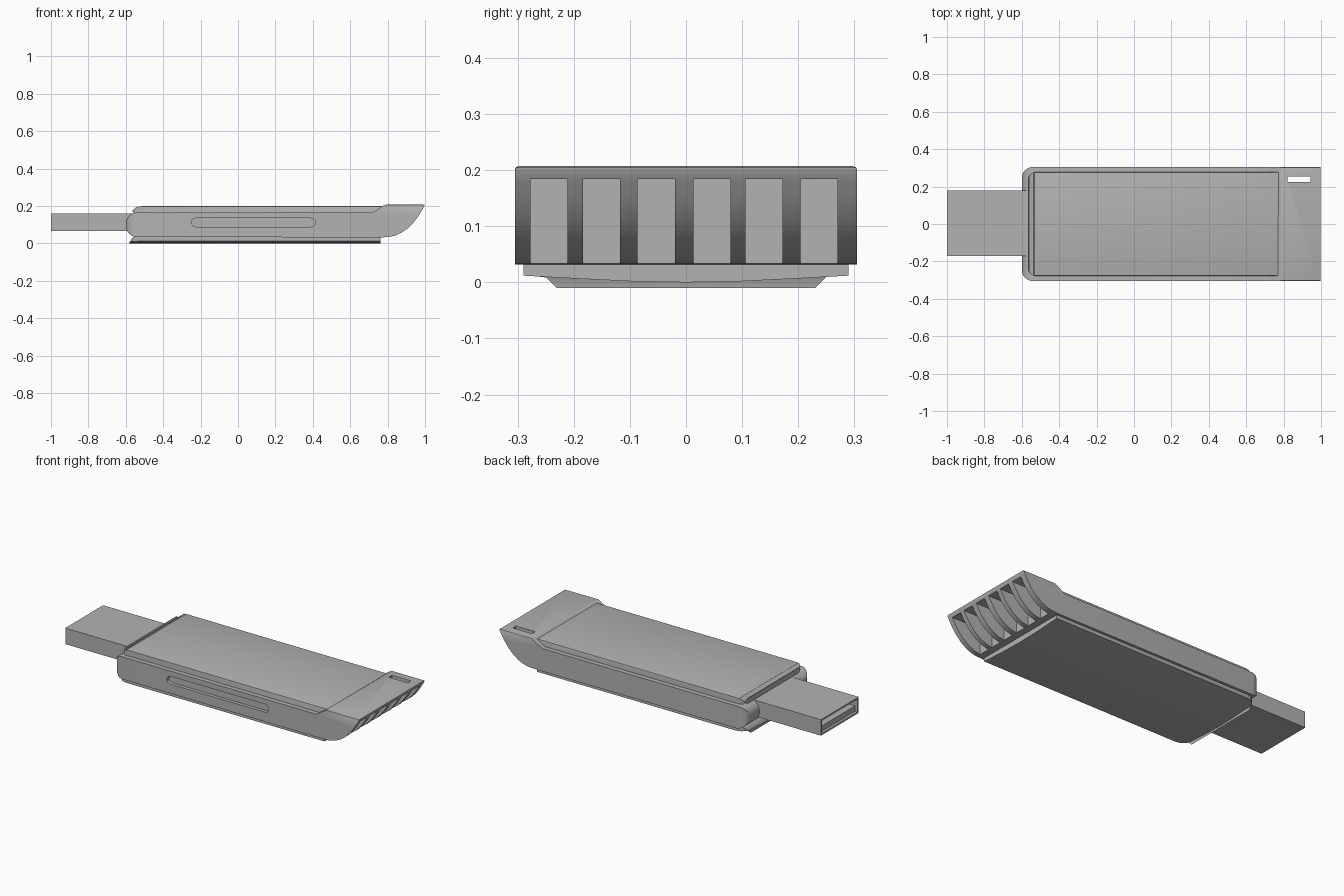
import bpy, bmesh
from math import cos, sin, pi, radians
from mathutils import Vector

cube = bpy.data.objects.get("Cube")
if cube:
    bpy.data.objects.remove(cube, do_unlink=True)

grey = bpy.data.materials.new("matte_grey")
grey.use_nodes = True
tone = (0.45, 0.45, 0.45, 1)
grey.diffuse_color = tone
grey.node_tree.nodes["Principled BSDF"].inputs["Base Color"].default_value = tone


def bevel(bm, test, size, steps):
    """Round the edges whose two end points both pass the test."""
    edges = [e for e in bm.edges if all(test(v.co) for v in e.verts)]
    bmesh.ops.bevel(bm, geom=edges, offset=size, segments=steps,
                    profile=0.5, affect='EDGES')


def prism(name, points, axis, low, high, rounds=()):
    """Extrude a 2D profile along an axis; the profile uses the other two axes."""
    def place(p, t):
        co = list(p)
        co.insert("xyz".index(axis), t)
        return Vector(co)
    bm = bmesh.new()
    face = bm.faces.new([bm.verts.new(place(p, low)) for p in points])
    made = bmesh.ops.extrude_face_region(bm, geom=[face])["geom"]
    shift = place((0, 0), high - low)
    bmesh.ops.translate(bm, vec=shift, verts=[g for g in made if isinstance(g, bmesh.types.BMVert)])
    for test, size, steps in rounds:
        bevel(bm, test, size, steps)
    bmesh.ops.recalc_face_normals(bm, faces=bm.faces)
    mesh = bpy.data.meshes.new(name)
    bm.to_mesh(mesh)
    bm.free()
    mesh.materials.append(grey)
    obj = bpy.data.objects.new(name, mesh)
    bpy.context.collection.objects.link(obj)
    return obj


def box(name, x, y, z):
    return prism(name, [(x[0], y[0]), (x[1], y[0]), (x[1], y[1]), (x[0], y[1])], "z", *z)


def activate(obj):
    bpy.ops.object.select_all(action='DESELECT')
    obj.select_set(True)
    bpy.context.view_layer.objects.active = obj


def cut(obj, cutter):
    mod = obj.modifiers.new("cut", 'BOOLEAN')
    mod.operation = 'DIFFERENCE'
    mod.solver = 'EXACT'
    mod.object = cutter
    activate(obj)
    bpy.ops.object.modifier_apply(modifier=mod.name)
    bpy.data.objects.remove(cutter, do_unlink=True)


def smooth(obj):
    activate(obj)
    bpy.ops.object.shade_smooth_by_angle(angle=radians(30))


# Main body: flat tray rising to a cap with a curved underside
profile = [(-0.6, 0.035), (-0.6, 0.166), (0.72, 0.166), (0.785, 0.207), (1.0, 0.207),
           (0.985, 0.18), (0.965, 0.147), (0.94, 0.113), (0.91, 0.083),
           (0.875, 0.058), (0.84, 0.042), (0.80, 0.034), (0.76, 0.032)]
body = prism("body", profile, "y", -0.305, 0.305, [
    (lambda c: c.x < -0.59 and abs(c.y) > 0.3, 0.06, 6),
    (lambda c: c.z > 0.2 and abs(c.y) > 0.3, 0.008, 2)])

# Six open vents between the cap's ribs
for centre in (-0.244, -0.151, -0.053, 0.046, 0.139, 0.237):
    cut(body, box("vent_cutter", (0.8, 1.1), (centre - 0.033, centre + 0.033), (-0.1, 0.184)))

# Strap slot through the cap top
cut(body, box("strap_cutter", (0.82, 0.945), (0.225, 0.255), (0.15, 0.3)))

# Rounded groove in the front side
radius = 0.023
groove = [(cx + radius * cos(a), 0.112 + radius * sin(a))
          for cx, start in ((0.39, -pi / 2), (-0.225, pi / 2))
          for a in [start + i * pi / 8 for i in range(9)]]
cut(body, prism("groove_cutter", groove, "y", -0.4, -0.285))
smooth(body)

# Raised top cover with a softened rim
cover = prism("top_cover", [(-0.565, -0.278), (0.775, -0.278), (0.775, 0.278), (-0.565, 0.278)],
              "z", 0.15, 0.199, [
    (lambda c: c.x < -0.56, 0.04, 5),
    (lambda c: c.z > 0.198, 0.008, 2)])
smooth(cover)

# Gently bowed bottom cover
half = [(0.29, 0.05), (0.29, 0.012), (0.2, 0.007), (0.1, 0.002), (0, 0)]
section = half + [(-y, z) for y, z in reversed(half[:-1])]
base = prism("bottom_cover", section, "x", -0.58, 0.762, [
    (lambda c: c.x < -0.57 and abs(c.y) > 0.28, 0.06, 5)])
smooth(base)

# Hollow plug with its inner tongue
plug = box("plug_shell", (-1.0, -0.55), (-0.172, 0.178), (0.066, 0.16))
cut(plug, box("plug_cutter", (-1.1, -0.61), (-0.16, 0.166), (0.076, 0.15)))
box("plug_tongue", (-0.985, -0.58), (-0.162, 0.168), (0.07, 0.108))
